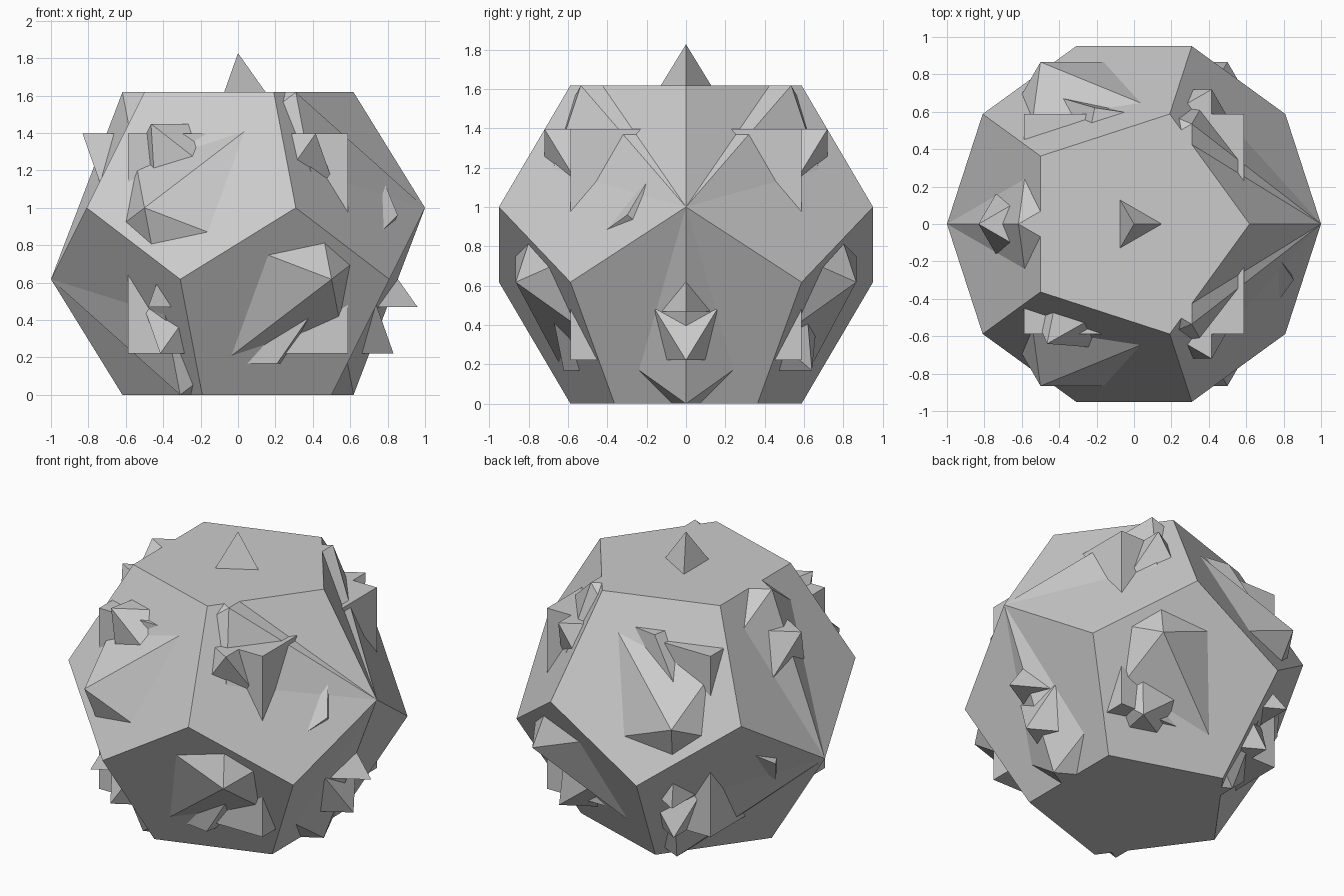
import bpy, bmesh
from math import sin, cos, pi, radians, sqrt
from mathutils import Vector

if "Cube" in bpy.data.objects:
    bpy.data.objects.remove(bpy.data.objects["Cube"])

MID = (1 + sqrt(5)) / 4                      # centre height = shared inner radius
R = sqrt(1 + (MID - (sqrt(5) - 1) / 2) ** 2)  # shared outer radius
CENTRE = Vector((0, 0, MID))


def ring(n, radius, z, start):
    """n points evenly round the z axis, start angle in degrees."""
    return [Vector((radius * cos(radians(start) + 2 * pi * i / n),
                    radius * sin(radians(start) + 2 * pi * i / n), z)) for i in range(n)]


def with_opposites(pts):
    return pts + [-p for p in pts]


def solid(name, pts):
    """Flat-faced convex solid round the shared centre."""
    bm = bmesh.new()
    for p in pts:
        bm.verts.new(p + CENTRE)
    bmesh.ops.convex_hull(bm, input=bm.verts[:])
    bmesh.ops.dissolve_limit(bm, angle_limit=radians(1), verts=bm.verts[:], edges=bm.edges[:])
    bmesh.ops.recalc_face_normals(bm, faces=bm.faces[:])
    me = bpy.data.meshes.new(name)
    bm.to_mesh(me)
    bm.free()
    ob = bpy.data.objects.new(name, me)
    bpy.context.collection.objects.link(ob)
    return ob


small = (sqrt(5) - 1) / 2     # radius of the top faces
low = MID - small             # height of the inner rings above centre

# twelve-sided body
solid("dodecahedron", with_opposites(ring(5, small, MID, 0) + ring(5, 1, low, 0)))

# twenty-sided solid, flush at top and bottom
solid("icosahedron", with_opposites(ring(3, small, MID, 180) + ring(3, 1, low, 0)))

# four-sided solid, apex up
solid("tetrahedron", [Vector((0, 0, R))] + ring(3, R * sqrt(8) / 3, -R / 3, 0))

# six-sided solid
c = R / sqrt(3)
solid("cube", with_opposites(ring(4, c * sqrt(2), c, 45)))

# eight-sided solid lying on a face
solid("octahedron", with_opposites(ring(3, R * sqrt(2 / 3), c, 180)))

# ten-sided solid of kite faces, lying on a face
h = R * (1 - cos(pi / 5)) / (1 + cos(pi / 5))
r = R * 2 / sqrt(5)
kite_n = Vector((R + h, r)).normalized()
u = Vector((cos(radians(54)), sin(radians(54)), 0))
up = Vector((0, 0, 1))
axis = up * kite_n.y - u * kite_n.x
out = up * kite_n.x + u * kite_n.y
side = up.cross(u)
belt = [r * (cos(k * pi / 5) * out + sin(k * pi / 5) * side) + axis * (h if k % 2 else -h)
        for k in range(10)]
solid("trapezohedron", belt + [axis * R, -axis * R])
